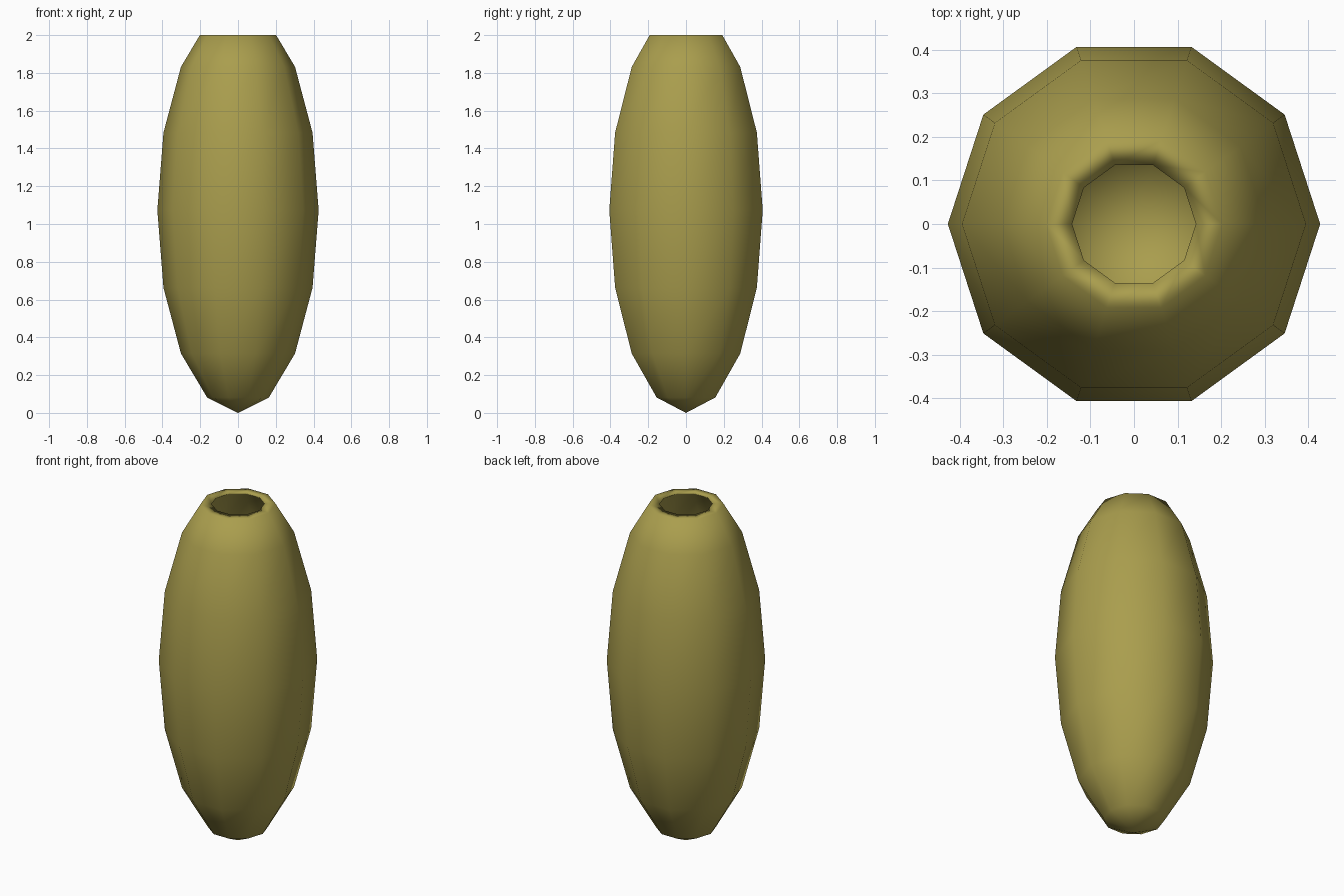
import bpy, bmesh, math

if "Cube" in bpy.data.objects:
    bpy.data.objects.remove(bpy.data.objects["Cube"])

SIDES, RINGS = 10, 8
RADIUS, HALF = 0.427, 1.073      # widest radius, half height of the full ellipsoid
TOP = 2.0                        # height where the top is sliced off
INNER = 0.925                    # hollow size relative to the outside


def ellipsoid_profile(scale, count):
    """(radius, z) rings from just above the bottom pole upwards."""
    pts = []
    for k in range(1, count + 1):
        a = math.pi * k / RINGS
        pts.append((RADIUS * scale * math.sin(a), HALF - HALF * scale * math.cos(a)))
    return pts


# profile: outer wall, flat rim, inner wall back down
profile = ellipsoid_profile(1.0, 6) + [(0.202, TOP), (0.142, TOP)]
profile += reversed(ellipsoid_profile(INNER, 7))

bm = bmesh.new()
rings = []
for r, z in profile:
    rings.append([bm.verts.new((r * math.cos(2 * math.pi * i / SIDES),
                                r * math.sin(2 * math.pi * i / SIDES), z))
                  for i in range(SIDES)])
outer_pole = bm.verts.new((0, 0, 0))
inner_pole = bm.verts.new((0, 0, HALF - HALF * INNER))

for i in range(SIDES):
    j = (i + 1) % SIDES
    bm.faces.new((outer_pole, rings[0][j], rings[0][i]))
    for a, b in zip(rings, rings[1:]):
        bm.faces.new((a[i], a[j], b[j], b[i]))
    bm.faces.new((inner_pole, rings[-1][i], rings[-1][j]))
for f in bm.faces:
    f.smooth = True
bmesh.ops.recalc_face_normals(bm, faces=bm.faces[:])

mesh = bpy.data.meshes.new("vase")
bm.to_mesh(mesh)
bm.free()

# olive glaze
mat = bpy.data.materials.new("olive")
mat.diffuse_color = (0.40, 0.34, 0.075, 1)
mat.use_nodes = True
mat.node_tree.nodes["Principled BSDF"].inputs["Base Color"].default_value = mat.diffuse_color
mesh.materials.append(mat)
bpy.context.collection.objects.link(bpy.data.objects.new("vase", mesh))
